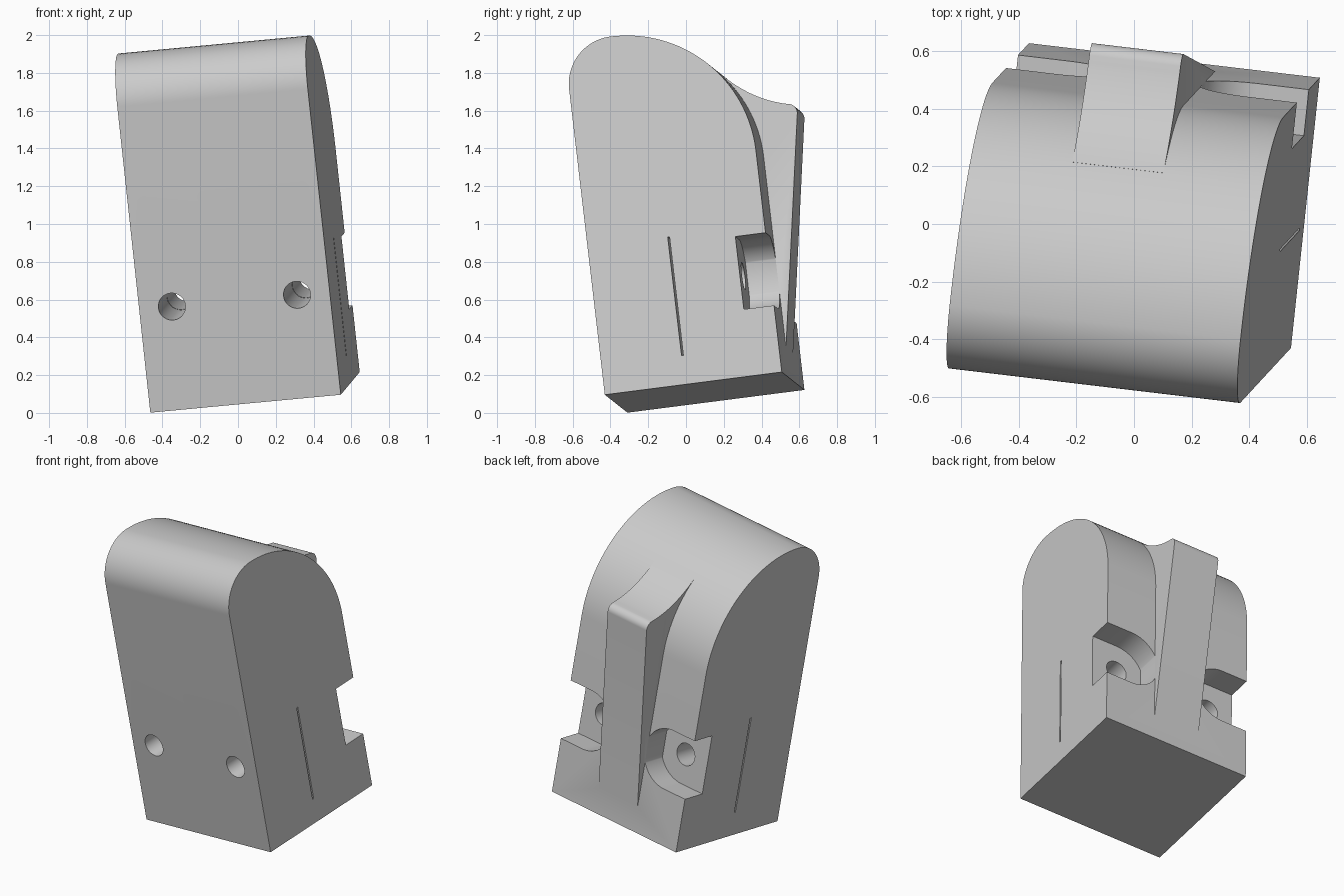
import bpy
import bmesh
from math import sin, cos, pi
from mathutils import Matrix, Vector

if "Cube" in bpy.data.objects:
    bpy.data.objects.remove(bpy.data.objects["Cube"], do_unlink=True)

HALF_WIDTH = 0.51
DEPTH = 0.95
STEPS = 32

grey = bpy.data.materials.new("light_grey")
grey.use_nodes = True
grey.diffuse_color = (0.6, 0.6, 0.6, 1)
grey.node_tree.nodes["Principled BSDF"].inputs["Base Color"].default_value = (0.6, 0.6, 0.6, 1)


def arc(cx, cy, r, start, end, steps=STEPS):
    angles = [start + (end - start) * i / steps for i in range(steps + 1)]
    return [(cx + r * cos(a), cy + r * sin(a)) for a in angles]


def prism(name, outline, axis, low, high):
    """Extrude a 2D outline along the x or y axis."""
    def place(p, d):
        return (d, p[0], p[1]) if axis == "x" else (p[0], d, p[1])
    bm = bmesh.new()
    face = bm.faces.new([bm.verts.new(place(p, low)) for p in outline])
    out = bmesh.ops.extrude_face_region(bm, geom=[face])
    moved = [g for g in out["geom"] if isinstance(g, bmesh.types.BMVert)]
    bmesh.ops.translate(bm, verts=moved, vec=Vector(place((0, 0), high - low)))
    bmesh.ops.recalc_face_normals(bm, faces=bm.faces[:])
    mesh = bpy.data.meshes.new(name)
    bm.to_mesh(mesh)
    bm.free()
    mesh.materials.append(grey)
    obj = bpy.data.objects.new(name, mesh)
    bpy.context.collection.objects.link(obj)
    return obj


def combine(target, tool, operation):
    mod = target.modifiers.new(operation, "BOOLEAN")
    mod.operation = operation
    mod.solver = "EXACT"
    mod.object = tool
    bpy.context.view_layer.objects.active = target
    bpy.ops.object.modifier_apply(modifier=mod.name)
    bpy.data.objects.remove(tool, do_unlink=True)


# Body: side profile with a tight front round and a wide back round
profile = [(0, 0), (DEPTH, 0)]
profile += arc(0.25, 1.188, 0.70, 0, pi / 2)
profile += arc(0.25, 1.638, 0.25, pi / 2, pi)[1:]
body = prism("body", profile, "x", -HALF_WIDTH, HALF_WIDTH)

# Screw pockets open to the sides, and through holes
for side in (-1, 1):
    pocket = arc(0.335, 0.552, 0.195, pi / 2, 3 * pi / 2) + [(0.7, 0.357), (0.7, 0.747)]
    pocket = [(side * u, w) for u, w in pocket]
    combine(body, prism("pocket_cutter", pocket, "y", 0.788, 1.3), "DIFFERENCE")
    hole = arc(side * 0.335, 0.552, 0.072, 0, 2 * pi, 48)[:-1]
    combine(body, prism("hole_cutter", hole, "y", -0.2, 1.0), "DIFFERENCE")

# Thin slit across the body
slit = [(0.43, 0.155), (0.44, 0.155), (0.44, 0.79), (0.43, 0.79)]
combine(body, prism("slit_cutter", slit, "x", -0.7, 0.7), "DIFFERENCE")

# Tapered rib on the back with a concave blend into the top round
rib_profile = [(0.75, 0.164), (DEPTH, 0.164)]
rib_profile += arc(1.105, 1.4, 0.05, -0.15, 1.28, 12)
start, bend, end = Vector((1.11, 1.449)), Vector((0.915, 1.497)), Vector((0.768, 1.66))
for i in range(1, 25):
    t = i / 24
    p = start * (1 - t) ** 2 + bend * 2 * t * (1 - t) + end * t * t
    rib_profile.append((p.x, p.y))
rib_profile.append((0.70, 1.55))
rib = prism("back_rib", rib_profile, "x", -0.16, 0.16)
combine(body, rib, "UNION")

# Tilt the whole block into place
right = Vector((0.9887, -0.1175, 0.093)).normalized()
back = Vector((0.1055, 0.9863, 0.1266))
back = (back - right * back.dot(right)).normalized()
up = right.cross(back)
tilt = Matrix((right, back, up)).transposed().to_4x4()
body.data.transform(Matrix.Translation((0.04, -0.37, 0.0487)) @ tilt)

bpy.ops.object.select_all(action="DESELECT")
body.select_set(True)
bpy.context.view_layer.objects.active = body
bpy.ops.object.shade_smooth_by_angle(angle=0.5)
